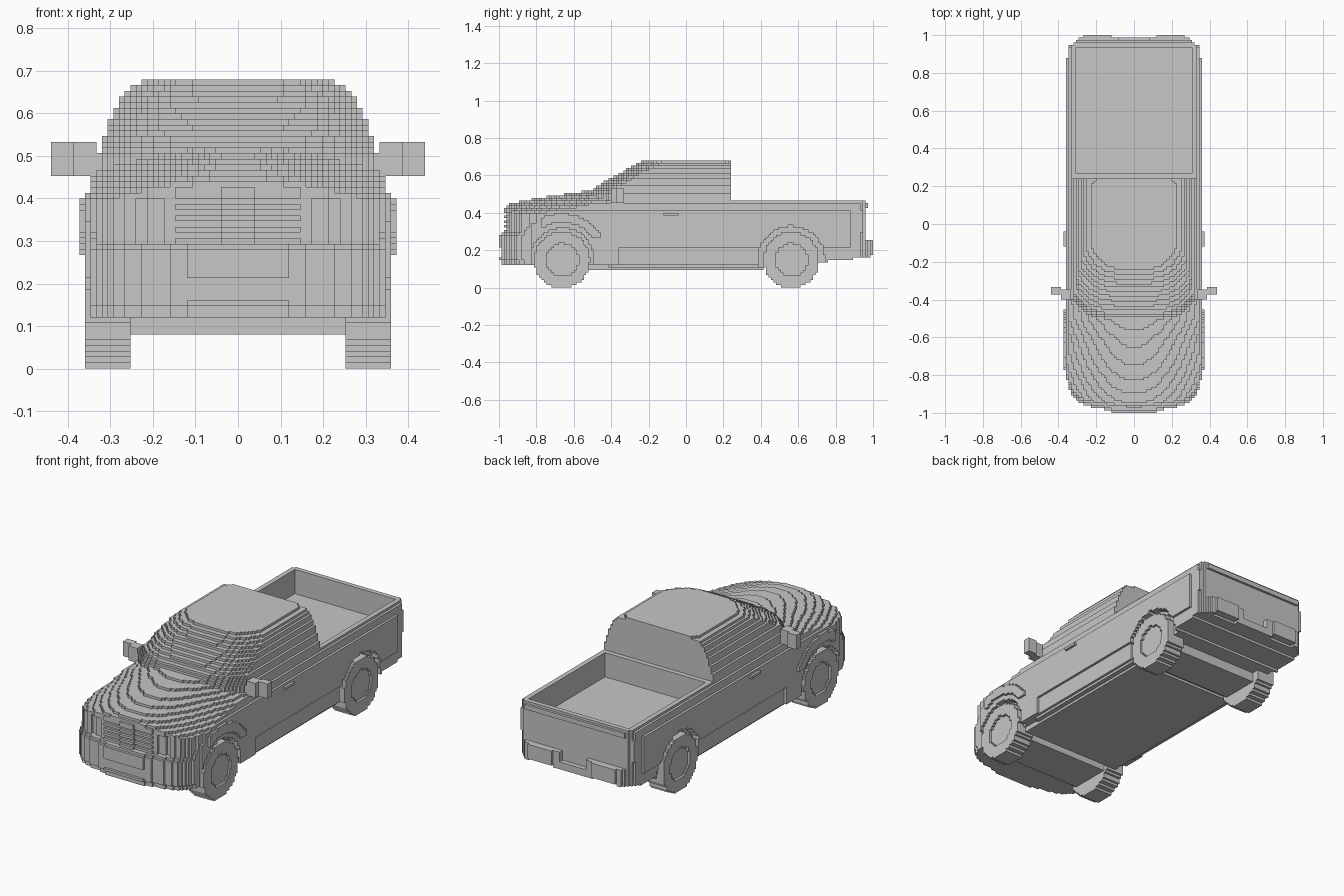
import bpy, bmesh
from math import hypot

V = 2 / 150                      # edge of one building block
FRONT_AXLE, REAR_AXLE, AXLE_Z = -0.663, 0.563, 0.147

old = bpy.data.objects.get("Cube")
if old:
    bpy.data.objects.remove(old, do_unlink=True)

grey = bpy.data.materials.new("grey")
grey.use_nodes = True
colour = (0.57, 0.57, 0.57, 1)
grey.diffuse_color = colour
grey.node_tree.nodes["Principled BSDF"].inputs["Base Color"].default_value = colour


def interp(points, t):
    """Piecewise linear profile."""
    if t <= points[0][0]:
        return points[0][1]
    for (a, p), (b, q) in zip(points, points[1:]):
        if t <= b:
            return p + (q - p) * (t - a) / (b - a)
    return points[-1][1]


DIRECTIONS = [(1, 0, 0), (-1, 0, 0), (0, 1, 0), (0, -1, 0), (0, 0, 1), (0, 0, -1)]


def solid(x, y, z):
    return True


def blocks(name, low, high, inside=solid):
    """Fill a box with blocks wherever inside(x, y, z) holds; keep the outer skin."""
    spans = [range(round(a / V), round(b / V)) for a, b in zip(low, high)]
    cells = {(i, j, k) for i in spans[0] for j in spans[1] for k in spans[2]
             if inside((i + 0.5) * V, (j + 0.5) * V, (k + 0.5) * V)}
    bm = bmesh.new()
    corners = {}

    def corner(c):
        if c not in corners:
            corners[c] = bm.verts.new([n * V for n in c])
        return corners[c]

    for cell in cells:
        for d in DIRECTIONS:
            if tuple(c + e for c, e in zip(cell, d)) in cells:
                continue
            axis = [abs(e) for e in d].index(1)
            u, v = (axis + 1) % 3, (axis + 2) % 3
            ring = []
            for du, dv in ((0, 0), (1, 0), (1, 1), (0, 1)):
                c = list(cell)
                c[axis] += d[axis] > 0
                c[u] += du
                c[v] += dv
                ring.append(corner(tuple(c)))
            bm.faces.new(ring if d[axis] > 0 else ring[::-1])
    # merge flat areas into panels
    bmesh.ops.dissolve_limit(bm, angle_limit=0.01, verts=bm.verts, edges=bm.edges)
    mesh = bpy.data.meshes.new(name)
    bm.to_mesh(mesh)
    bm.free()
    mesh.materials.append(grey)
    obj = bpy.data.objects.new(name, mesh)
    bpy.context.collection.objects.link(obj)


def both_sides(name, low, high, inside=solid):
    """Build a part on the left and its mirror on the right."""
    blocks("left_" + name, low, high, inside)
    blocks("right_" + name, (-high[0], low[1], low[2]), (-low[0], high[1], high[2]),
           lambda x, y, z: inside(-x, y, z))


# Shared profiles
SIDE = [(0.1, 0.31), (0.12, 0.347), (0.2, 0.347), (0.22, 0.36), (0.41, 0.36),
        (0.42, 0.346), (0.447, 0.346), (0.458, 0.334), (0.5, 0.334), (0.513, 0.321),
        (0.54, 0.321), (0.553, 0.309), (0.58, 0.306), (0.6, 0.294), (0.627, 0.28),
        (0.645, 0.268), (0.66, 0.25), (0.673, 0.228)]
NOSE = [(0, -0.998), (0.12, -0.994), (0.14, -0.985), (0.25, -0.962), (0.3, -0.94),
        (0.33, -0.9), (0.35, -0.85), (0.362, -0.78)]
HOOD = [(-0.97, 0.43), (-0.94, 0.45), (-0.88, 0.465), (-0.75, 0.487), (-0.6, 0.507),
        (-0.5, 0.525), (-0.42, 0.53)]
SCREEN = [(0.4, -0.51), (0.51, -0.51), (0.545, -0.475), (0.588, -0.395), (0.636, -0.31),
          (0.675, -0.235)]


def in_arch(x, y, z, axle, radius):
    return abs(x) > 0.32 and hypot(y - axle, z - AXLE_Z) < radius


# Front clip with domed hood, grille slats and lamp recesses
def front_clip(x, y, z):
    ax = abs(x)
    nose = interp(NOSE, ax)
    if z > 0.293:
        nose += 0.03
        if ax < 0.147 and z < 0.4 and int(z / V) % 2:
            nose += V
        if 0.173 < ax < 0.24 and z < 0.4:
            nose += V
    elif ax < 0.12 and 0.16 < z < 0.213:
        nose += V
    elif z < 0.147 or z > 0.28:
        nose += V
    return (y > nose and z < interp(HOOD, y) - 0.65 * x * x and ax < max(0.36 * (z < 0.4),
            interp(SIDE, z)) and not in_arch(x, y, z, FRONT_AXLE, 0.17))


blocks("front_body", (-0.36, -1, 0.12), (0.36, -0.36, 0.56), front_clip)


# Cabin with raked screen curving back at its sides, and rounded roof
def cabin(x, y, z):
    half = interp(SIDE, z)
    t = abs(x) / half
    return (t < 1 and y > interp(SCREEN, z) + 0.12 * t ** 4
            and not (z > 0.667 and abs(x) + y > 0.43)
            and not in_arch(x, y, z, FRONT_AXLE, 0.17))


blocks("cabin", (-0.36, -0.52, 0.107), (0.36, 0.24, 0.68), cabin)
blocks("floor_pan", (-0.307, -0.52, 0.093), (0.307, 0.42, 0.147))


# Open load bed
TAIL = [(0.307, 0.96), (0.333, 0.945), (0.347, 0.92), (0.36, 0.83)]
UNDERSIDE = [(0.4, 0.1), (0.7, 0.135), (0.85, 0.147), (0.96, 0.165)]


def load_bed(x, y, z):
    ax = abs(x)
    cavity = ax < 0.307 and 0.267 < y < 0.94 and z > 0.333
    return (ax < interp(SIDE, z) and y < interp(TAIL, ax) and z > interp(UNDERSIDE, y)
            and not cavity and not in_arch(x, y, z, REAR_AXLE, 0.18))


blocks("load_bed", (-0.36, 0.24, 0.107), (0.36, 0.96, 0.467), load_bed)
blocks("tailgate_lip", (-0.307, 0.947, 0.427), (0.307, 0.973, 0.453))
both_sides("tail_lamp", (0.32, 0.88, 0.293), (0.347, 0.947, 0.413))


# Rear bumper with raised outer pads and a plate recess
def rear_bumper(x, y, z):
    ax = abs(x)
    if 0.12 < ax < 0.267:
        return z > 0.173
    return y < (0.96 if ax < 0.08 and z > 0.2 else 0.987) - max(0, ax - 0.28) and z < 0.25


blocks("rear_bumper", (-0.333, 0.907, 0.16), (0.333, 1, 0.253), rear_bumper)


# Flared front fenders
def fender(x, y, z):
    r = hypot(y - FRONT_AXLE, z - AXLE_Z)
    inner = 0.2 if x > 0.36 else 0.17
    return inner < r < 0.25 and y > interp(NOSE, x)


both_sides("fender", (0.333, -0.88, 0.267), (0.373, -0.44, 0.4), fender)

# Wheels with a recessed hub face, and the axle beams
for end, axle in (("front", FRONT_AXLE), ("rear", REAR_AXLE)):
    def wheel(x, y, z):
        r = hypot(y - axle, z - AXLE_Z)
        return r < 0.15 and not (x > 0.347 and r < 0.087)

    both_sides(end + "_wheel", (0.253, axle - 0.16, 0), (0.36, axle + 0.16, 0.3), wheel)
    blocks(end + "_axle_beam", (-0.253, axle - 0.11, 0.08), (0.253, axle + 0.11, 0.133))


# Door mirrors, swept back outward, and handles
def mirror_head(x, y, z):
    return y > -0.373 if x > 0.387 else y < -0.347


both_sides("mirror_arm", (0.307, -0.4, 0.467), (0.347, -0.36, 0.507))
both_sides("mirror_head", (0.333, -0.4, 0.453), (0.44, -0.333, 0.533), mirror_head)
both_sides("door_handle", (0.347, -0.12, 0.387), (0.373, -0.04, 0.4))
